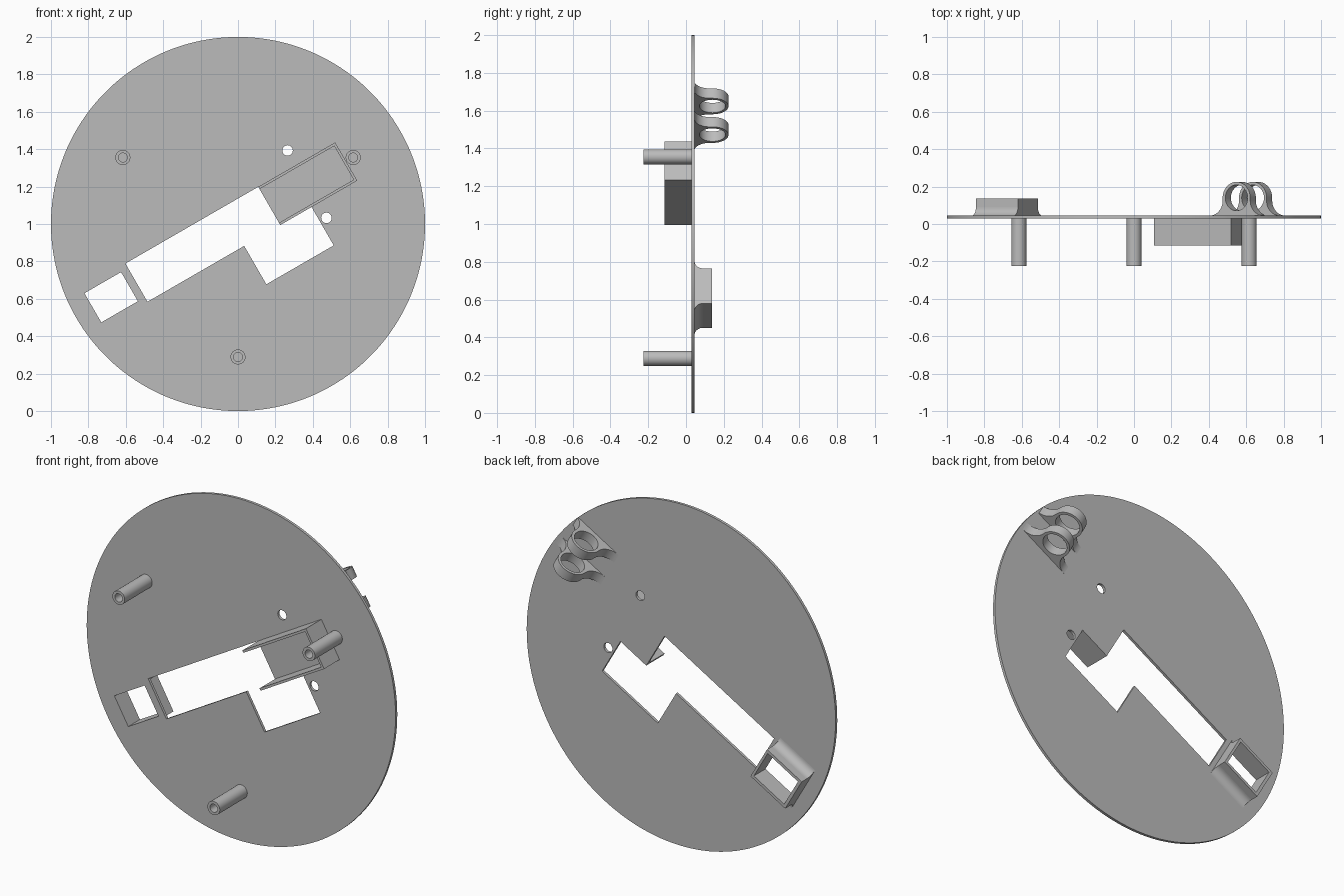
import bpy, bmesh
from math import cos, sin, pi, radians, sqrt
from mathutils import Matrix

cube = bpy.data.objects.get("Cube")
if cube:
    bpy.data.objects.remove(cube)

grey = bpy.data.materials.new("plain_grey")
grey.use_nodes = True
COLOUR = (0.5, 0.5, 0.5, 1)
grey.diffuse_color = COLOUR
grey.node_tree.nodes["Principled BSDF"].inputs["Base Color"].default_value = COLOUR

# Working frame: disc centre, tilted 30 degrees, local z towards the front
FRAME = (Matrix.Translation((0, 0, 1)) @ Matrix.Rotation(pi / 2, 4, 'X')
         @ Matrix.Rotation(radians(30), 4, 'Z'))
ACROSS = Matrix.Rotation(-pi / 2, 4, 'X')                    # profile (u, y), extruded along v
ALONG = Matrix.Rotation(pi / 2, 4, 'Z') @ ACROSS             # profile (v, y), extruded along -u
FRONT, BACK = 0.029, 0.045                                   # y of the disc faces


def arc(cx, cy, r, a0=0, a1=360, n=32):
    full = abs(a1 - a0) == 360
    steps = n if full else n + 1
    angles = [radians(a0 + (a1 - a0) * i / n) for i in range(steps)]
    return [(cx + r * cos(a), cy + r * sin(a)) for a in angles]


def rect(x0, x1, y0, y1):
    return [(x0, y0), (x1, y0), (x1, y1), (x0, y1)]


def extrude(name, loops, z0, z1, plane=Matrix()):
    """Solid from closed outlines; inner outlines become holes."""
    curve = bpy.data.curves.new(name, 'CURVE')
    curve.dimensions, curve.fill_mode = '2D', 'BOTH'
    curve.extrude = (z1 - z0) / 2
    for loop in loops:
        spline = curve.splines.new('POLY')
        spline.points.add(len(loop) - 1)
        for point, (x, y) in zip(spline.points, loop):
            point.co = (x, y, 0, 1)
        spline.use_cyclic_u = True
    temp = bpy.data.objects.new(name + "_outline", curve)
    bpy.context.collection.objects.link(temp)
    graph = bpy.context.evaluated_depsgraph_get()
    mesh = bpy.data.meshes.new_from_object(temp.evaluated_get(graph))
    bpy.data.objects.remove(temp)
    bpy.data.curves.remove(curve)

    bm = bmesh.new()
    bm.from_mesh(mesh)
    bmesh.ops.remove_doubles(bm, verts=bm.verts, dist=1e-5)
    bmesh.ops.transform(bm, verts=bm.verts,
                        matrix=FRAME @ plane @ Matrix.Translation((0, 0, (z0 + z1) / 2)))
    bmesh.ops.recalc_face_normals(bm, faces=bm.faces)
    bm.to_mesh(mesh)
    bm.free()
    mesh.name = name
    mesh.materials.clear()
    mesh.materials.append(grey)
    obj = bpy.data.objects.new(name, mesh)
    bpy.context.collection.objects.link(obj)
    bpy.ops.object.select_all(action='DESELECT')
    obj.select_set(True)
    bpy.context.view_layer.objects.active = obj
    bpy.ops.object.shade_smooth_by_angle(angle=radians(30))
    return obj


# Disc with stepped slot, window and two screw holes
W = 0.118
slot = [(-0.627, W), (-0.627, -W), (-0.03, -W), (-0.03, -0.355),
        (0.386, -0.355), (0.386, -W), (0.193, -W), (0.193, W)]
window = rect(-0.896, -0.67, -0.09, 0.09)
screw_holes = [arc(0.426, side * 0.208, 0.028) for side in (-1, 1)]
extrude("disc", [arc(0, 0, 1, n=160), slot, window] + screw_holes, -BACK, -FRONT)

# Three hollow posts on the front
for i, angle in enumerate((0, 120, 240)):
    x, y = 0.711 * cos(radians(angle)), 0.711 * sin(radians(angle))
    extrude(f"post_{i + 1}", [arc(x, y, 0.04), arc(x, y, 0.024)], -FRONT - 0.002, 0.225)

# Three-sided tray wall on the front, open towards the slot
T = 0.014
tray = [(0.193, -W), (0.668, -W), (0.668, W), (0.193, W),
        (0.193, W - T), (0.668 - T, W - T), (0.668 - T, T - W), (0.193, T - W)]
extrude("tray_wall", [tray], -FRONT - 0.002, 0.114)

# Rectangular sleeve around the window on the back, with flared flanks
U0, U1, V, R = -0.914, -0.655, 0.107, 0.045
extrude("sleeve", [rect(U0, U1, -V, V), window], -0.137, -BACK + 0.002)
for name, side in (("upper", 1), ("lower", -1)):
    flare = arc(V + R, BACK + R, R, 180, 270, 10) + [(V, BACK)]
    extrude(f"sleeve_flare_{name}", [[(side * x, y) for x, y in flare]], -U1, -U0, ALONG)

# Two flared rings on the back, feet trimmed to the disc edge
CU, CY, RING, FOOT, HALF = 0.812, 0.14, 0.085, 0.165, 0.03
fillet = FOOT - RING
for i, v in enumerate((0.281, 0.106)):
    limit = sqrt(1 - (v + HALF) ** 2)
    outline = (arc(CU + FOOT, BACK + fillet, fillet, 270, 180, 12)
               + arc(CU, CY, RING, 0, 180, 32)
               + arc(CU - FOOT, BACK + fillet, fillet, 0, -90, 12))
    outline = [(min(x, limit), y) for x, y in outline if x < limit + 0.02]
    outline += [(CU - FOOT, BACK - 0.002), (limit, BACK - 0.002)]
    extrude(f"ring_{i + 1}", [outline, arc(CU, CY, 0.069)], v - HALF, v + HALF, ACROSS)
